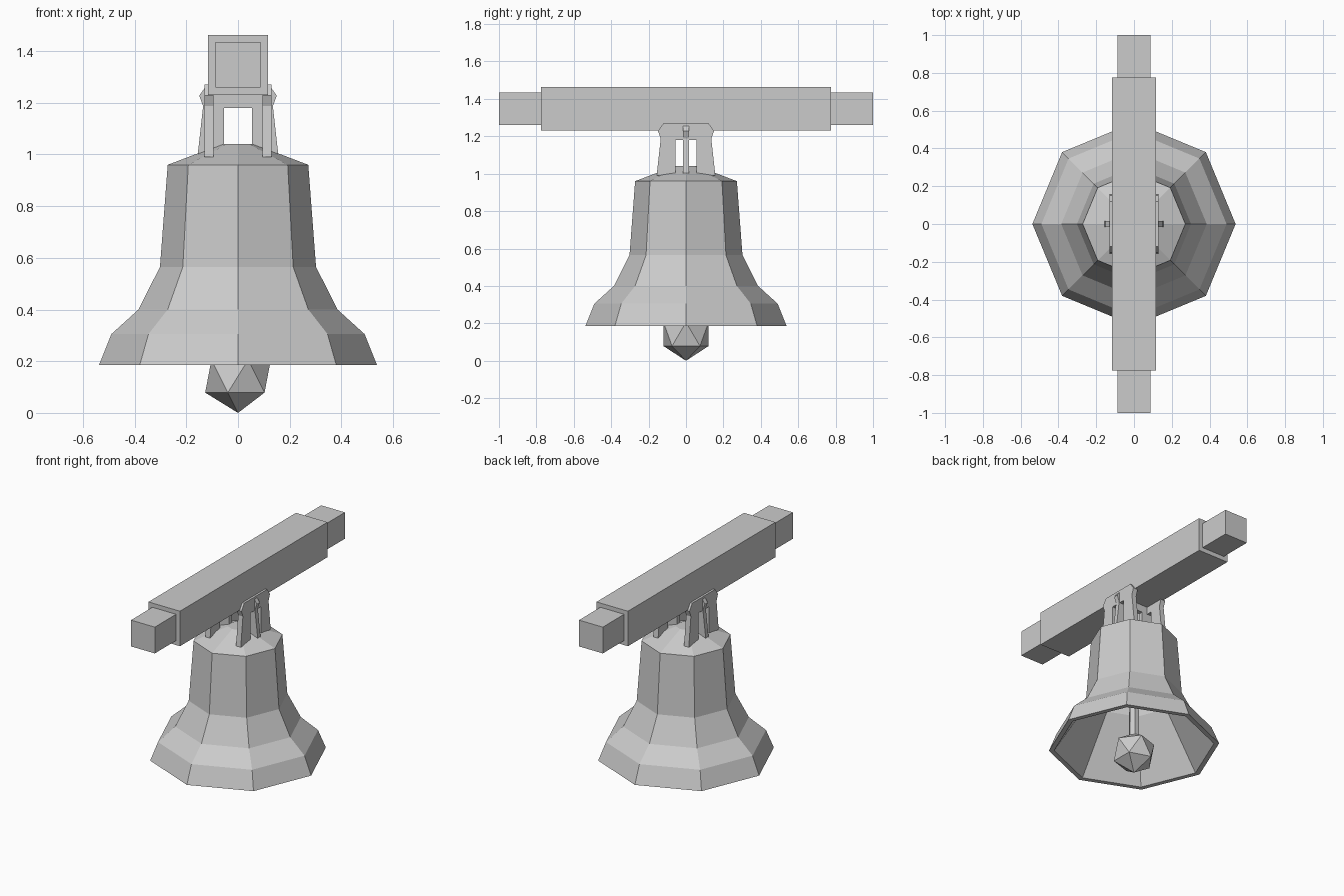
import bpy, bmesh, math
from mathutils import Matrix

if "Cube" in bpy.data.objects:
    bpy.data.objects.remove(bpy.data.objects["Cube"])


def finish(name, bm):
    bmesh.ops.recalc_face_normals(bm, faces=bm.faces)
    me = bpy.data.meshes.new(name)
    bm.to_mesh(me)
    bm.free()
    ob = bpy.data.objects.new(name, me)
    bpy.context.collection.objects.link(ob)
    return ob


def box(name, size, loc):
    bm = bmesh.new()
    bmesh.ops.create_cube(bm, size=1)
    bmesh.ops.scale(bm, vec=size, verts=bm.verts)
    bmesh.ops.translate(bm, vec=loc, verts=bm.verts)
    return finish(name, bm)


def lathe(name, profile, sides):
    bm = bmesh.new()
    rings = []
    for r, z in profile:
        rings.append([bm.verts.new((r * math.cos(2 * math.pi * i / sides),
                                    r * math.sin(2 * math.pi * i / sides), z))
                      for i in range(sides)])
    for a, b in zip(rings, rings[1:]):
        for i in range(sides):
            j = (i + 1) % sides
            bm.faces.new((a[i], a[j], b[j], b[i]))
    bm.faces.new(rings[0])
    bm.faces.new(rings[-1])
    return finish(name, bm)


def arch(name, thickness, matrix):
    # flat crown strap: outline in the xz plane, extruded along y
    half = [(0.055, 1.18), (0.055, 0.99), (0.157, 0.99), (0.135, 1.187),
            (0.15, 1.228), (0.12, 1.27)]
    bm = bmesh.new()
    pts = half + [(-x, z) for x, z in reversed(half)]
    face = bm.faces.new([bm.verts.new((x, -thickness / 2, z)) for x, z in pts])
    ext = bmesh.ops.extrude_face_region(bm, geom=[face], use_keep_orig=True)
    moved = [g for g in ext["geom"] if isinstance(g, bmesh.types.BMVert)]
    bmesh.ops.translate(bm, vec=(0, thickness, 0), verts=moved)
    bmesh.ops.transform(bm, matrix=matrix, verts=bm.verts)
    return finish(name, bm)


# Bell body: inner ceiling down to the rim, then up the outside to the crown
lathe("bell_body", [(0.05, 0.96), (0.235, 0.90), (0.265, 0.56), (0.505, 0.185),
                    (0.538, 0.185), (0.49, 0.305), (0.385, 0.40),
                    (0.302, 0.565), (0.272, 0.96), (0.062, 1.04)], 8)

# Clapper: faceted ball on a rod
bm = bmesh.new()
bmesh.ops.create_icosphere(bm, subdivisions=1, radius=0.142,
                           matrix=Matrix.Translation((0, 0, 0.142)))
finish("clapper_ball", bm)
lathe("clapper_rod", [(0.035, 0.2), (0.025, 0.98)], 6)

# Crown straps: one across the middle, one on each side
arch("crown_strap_middle", 0.03, Matrix.Identity(4))
for side, x in (("left", -0.113), ("right", 0.113)):
    arch("crown_strap_" + side, 0.035,
         Matrix.Translation((x, 0, 0)) @ Matrix.Rotation(math.pi / 2, 4, "Z"))

# Beam with narrower end tenons
box("beam", (0.232, 1.552, 0.233), (0, 0, 1.3465))
for side, s in (("front", -1), ("back", 1)):
    box("beam_end_" + side, (0.175, 0.24, 0.175), (0, s * 0.88, 1.3475))
